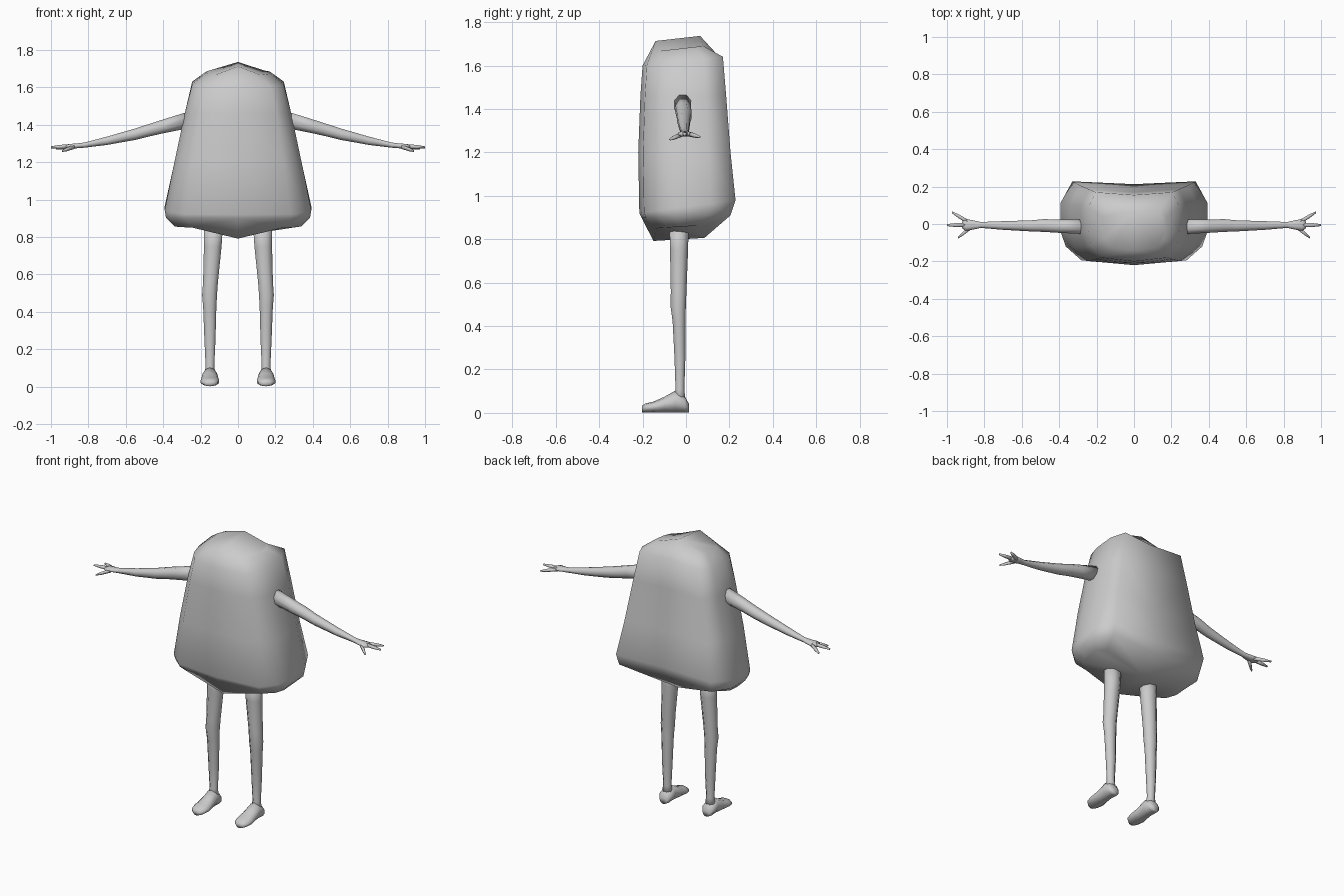
import bpy, bmesh, math
from mathutils import Vector

cube = bpy.data.objects.get("Cube")
if cube:
    bpy.data.objects.remove(cube, do_unlink=True)

# One plain grey for everything
grey = bpy.data.materials.new("plain_grey")
grey.use_nodes = True
grey.diffuse_color = (0.6, 0.6, 0.6, 1)
grey.node_tree.nodes["Principled BSDF"].inputs["Base Color"].default_value = (0.6, 0.6, 0.6, 1)


def loft(name, rings, closed=True):
    """Skin a list of rings, cap both ends, and mirror the result across x."""
    bm = bmesh.new()
    rows = [[bm.verts.new(p) for p in ring] for ring in rings]
    n = len(rows[0])
    for a, b in zip(rows, rows[1:]):
        for i in range(n if closed else n - 1):
            j = (i + 1) % n
            bm.faces.new((a[i], a[j], b[j], b[i]))
    bm.faces.new(rows[0])
    bm.faces.new(rows[-1])
    bmesh.ops.recalc_face_normals(bm, faces=bm.faces)
    mesh = bpy.data.meshes.new(name)
    bm.to_mesh(mesh)
    bm.free()
    mesh.materials.append(grey)
    mesh.shade_smooth()
    obj = bpy.data.objects.new(name, mesh)
    bpy.context.collection.objects.link(obj)
    mirror = obj.modifiers.new("mirror", 'MIRROR')
    mirror.use_clip = True
    return obj


def limb(name, axis, stations, sides=8):
    """Tapered tube: each station is a centre and two radii across the axis."""
    u, v = [k for k in range(3) if k != axis]
    rings = []
    for centre, ru, rv in stations:
        ring = []
        for i in range(sides):
            t = math.tau * (i + 0.5) / sides
            p = Vector(centre)
            p[u] += ru * math.cos(t)
            p[v] += rv * math.sin(t)
            ring.append(p)
        rings.append(ring)
    return loft(name, rings)


def body_ring(w, front, back, z_front, z_back, lift=0):
    """Half outline from front centre round the side to back centre."""
    outline = [(0, front), (0.72 * w, 0.9 * front), (0.93 * w, 0.56 * front),
               (w, 0.2 * front), (w, 0.5 * back), (0.84 * w, back), (0, back - 0.015)]
    ring = []
    for x, y in outline:
        t = (y - front) / (back - front)
        z = z_front + (z_back - z_front) * t
        ring.append((x, y, z + (lift if x == 0 else 0)))
    return ring


# Body, a flared block with a peaked top and a drooping underside
loft("body", [
    body_ring(0.17, -0.14, 0.08, 1.665, 1.69, 0.048),
    body_ring(0.245, -0.2, 0.17, 1.6, 1.64),
    body_ring(0.285, -0.21, 0.185, 1.46, 1.46),
    body_ring(0.34, -0.22, 0.205, 1.2, 1.2),
    body_ring(0.392, -0.215, 0.228, 0.92, 0.98),
    body_ring(0.385, -0.205, 0.205, 0.9, 0.91),
    body_ring(0.34, -0.15, 0.1, 0.85, 0.865, -0.058),
], closed=False)

# Arms, drooping towards the hands
limb("arms", 0, [
    ((0.27, -0.015, 1.425), 0.042, 0.048),
    ((0.4, -0.012, 1.392), 0.038, 0.04),
    ((0.48, -0.008, 1.37), 0.037, 0.036),
    ((0.55, -0.01, 1.35), 0.032, 0.033),
    ((0.7, -0.008, 1.315), 0.025, 0.024),
    ((0.82, -0.005, 1.292), 0.017, 0.015),
    ((0.86, -0.005, 1.288), 0.027, 0.014),
    ((0.9, -0.005, 1.285), 0.034, 0.014),
    ((0.92, -0.005, 1.283), 0.018, 0.008),
])

# Splayed fingers
for label, root, tip in [
        ("front_finger", (0.875, -0.02, 1.283), (0.94, -0.072, 1.26)),
        ("middle_finger", (0.89, -0.005, 1.286), (1.0, -0.006, 1.28)),
        ("back_finger", (0.885, 0.01, 1.285), (0.972, 0.062, 1.272))]:
    root, tip = Vector(root), Vector(tip)
    limb(label, 0, [(root, 0.014, 0.012), (root.lerp(tip, 0.6), 0.012, 0.01),
                    (tip, 0.006, 0.005)], sides=6)

# Legs, with a slight swelling at the knee
limb("legs", 2, [
    ((0.13, -0.032, 0.88), 0.055, 0.048),
    ((0.135, -0.032, 0.75), 0.051, 0.045),
    ((0.147, -0.034, 0.56), 0.043, 0.039),
    ((0.152, -0.036, 0.49), 0.043, 0.038),
    ((0.151, -0.032, 0.42), 0.038, 0.032),
    ((0.15, -0.028, 0.25), 0.032, 0.027),
    ((0.15, -0.028, 0.11), 0.025, 0.022),
    ((0.15, -0.03, 0.05), 0.034, 0.03),
])

# Feet, low and rounded at the toe
limb("feet", 1, [((0.15, y, h + 0.002), w, h) for y, w, h in [
    (0.013, 0.024, 0.02), (-0.005, 0.042, 0.037), (-0.05, 0.042, 0.05),
    (-0.1, 0.047, 0.036), (-0.15, 0.052, 0.025), (-0.185, 0.044, 0.021),
    (-0.203, 0.022, 0.015)]], sides=10)
